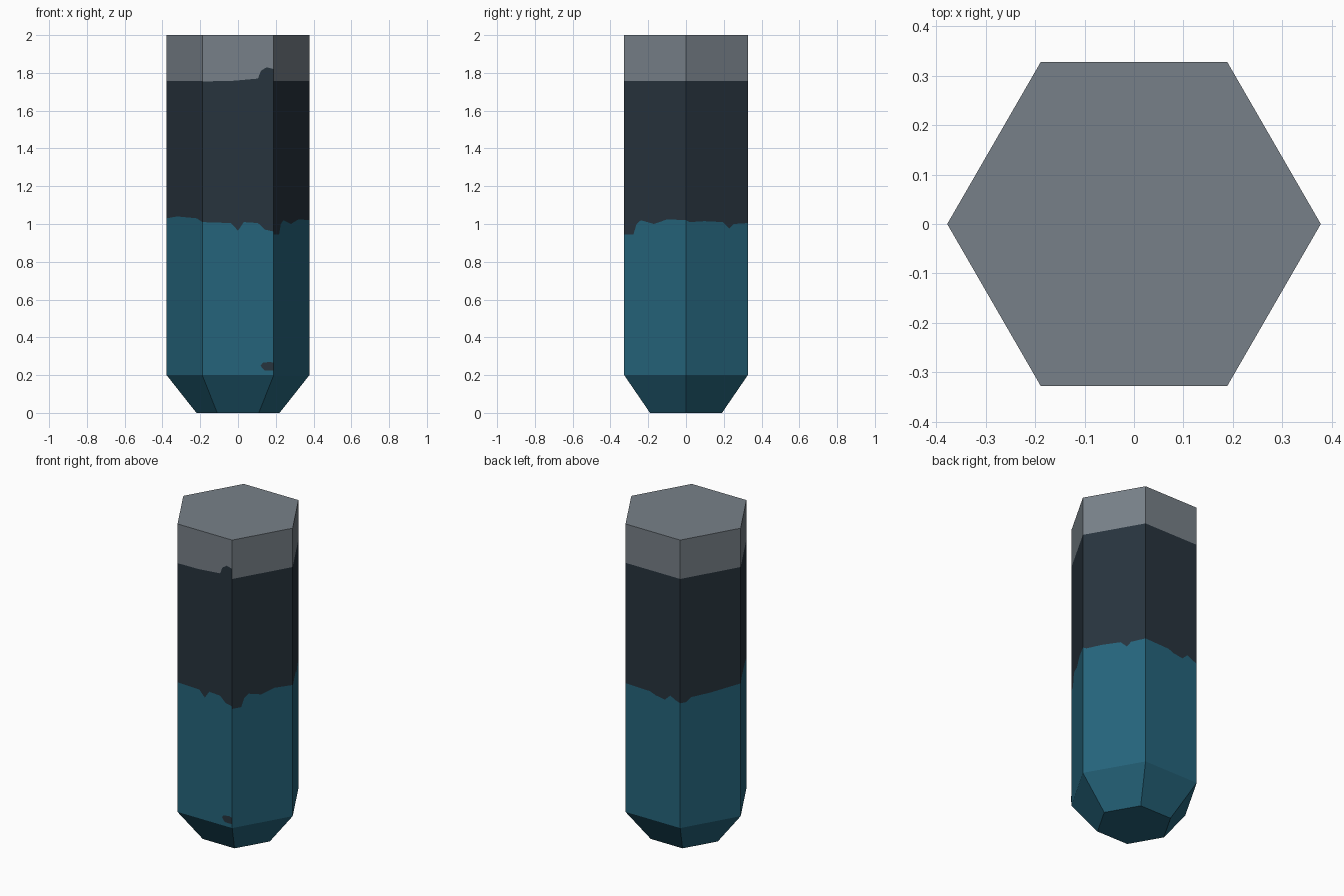
import bpy
import bmesh
from math import radians
from mathutils import Matrix, Vector

old = bpy.data.objects.get("Cube")
if old:
    bpy.data.objects.remove(old, do_unlink=True)

SIDES = 6
RADIUS, TIP_RADIUS = 0.378, 0.22
SHOULDER, HEIGHT = 0.2, 2.0


def to_linear(value):
    value /= 255
    return value / 12.92 if value < 0.04 else ((value + 0.055) / 1.055) ** 2.4


def make_material(name, *rgb):
    colour = [to_linear(c) for c in rgb] + [1.0]
    material = bpy.data.materials.new(name)
    material.use_nodes = True
    material.diffuse_color = colour
    bsdf = material.node_tree.nodes["Principled BSDF"]
    bsdf.inputs["Base Color"].default_value = colour
    bsdf.inputs["Roughness"].default_value = 0.8
    return material


teal = make_material("teal", 37, 100, 123)
charcoal = make_material("charcoal", 39, 51, 61)
grey = make_material("grey", 119, 128, 136)


def corner(index, radius, z):
    turn = Matrix.Rotation(radians(360 / SIDES * index), 3, "Z")
    return turn @ Vector((radius, 0, 0)) + Vector((0, 0, z))


def sample(profile, t):
    """Height of a ragged edge at t across one side."""
    for (t0, z0), (t1, z1) in zip(profile, profile[1:]):
        if t <= t1:
            return z0 + (z1 - z0) * (t - t0) / (t1 - t0)
    return profile[-1][1]


# Lower paint edge on each side, counter-clockwise from the left rear side
lower_edges = [
    [(0, 1.02), (.06, 1.01), (.3, 1.015), (.6, 1.01), (.7, .975), (.77, 1), (1, 1.005)],
    [(0, 1.005), (.45, 1), (.55, .985), (.72, .975), (.82, 1.01), (.92, .99), (1, .98)],
    [(0, .98), (.1, .98), (.18, 1.005), (.5, 1.01), (1, 1.03)],
    [(0, 1.03), (.3, 1.04), (.85, 1.03), (1, 1.01)],
    [(0, 1.01), (.4, 1.005), (.5, .965), (.58, 1.01), (.78, 1.005), (.88, .97), (1, .96)],
    [(0, .945), (.15, .945), (.2, 1), (.27, 1.02), (.48, 1), (.7, 1.025), (1, 1.02)],
]

# Upper paint edge: level apart from a small step on the front side
FRONT = 4
level_edge = [(0, 1.757), (1, 1.757)]
stepped_edge = [(0, 1.755), (.4, 1.757), (.78, 1.77), (.82, 1.81), (.9, 1.83), (1, 1.82)]

bm = bmesh.new()


def add_face(points, slot):
    face = bm.faces.new([bm.verts.new(p) for p in points])
    face.material_index = slot


for side in range(SIDES):
    lower = lower_edges[side]
    upper = stepped_edge if side == FRONT else level_edge
    steps = sorted({t for t, z in lower + upper})

    # Wall strips, each split into three paint bands
    for t0, t1 in zip(steps, steps[1:]):
        foot = [corner(side, RADIUS, 0).lerp(corner(side + 1, RADIUS, 0), t) for t in (t0, t1)]
        levels = [(SHOULDER, SHOULDER)]
        levels += [(sample(p, t0), sample(p, t1)) for p in (lower, upper)]
        levels.append((HEIGHT, HEIGHT))
        for slot, (low, high) in enumerate(zip(levels, levels[1:])):
            add_face([
                (*foot[0].xy, low[0]), (*foot[1].xy, low[1]),
                (*foot[1].xy, high[1]), (*foot[0].xy, high[0]),
            ], slot)

    # Tapered base
    add_face([
        corner(side, TIP_RADIUS, 0), corner(side + 1, TIP_RADIUS, 0),
        corner(side + 1, RADIUS, SHOULDER), corner(side, RADIUS, SHOULDER),
    ], 0)

# Flat ends
add_face([corner(i, RADIUS, HEIGHT) for i in range(SIDES)], 2)
add_face([corner(i, TIP_RADIUS, 0) for i in reversed(range(SIDES))], 0)

bmesh.ops.remove_doubles(bm, verts=bm.verts, dist=0.0001)


def finish(name, materials, mesh_data):
    mesh = bpy.data.meshes.new(name)
    mesh_data.to_mesh(mesh)
    mesh_data.free()
    for material in materials:
        mesh.materials.append(material)
    obj = bpy.data.objects.new(name, mesh)
    bpy.context.collection.objects.link(obj)
    return obj


finish("hexagonal_column", [teal, charcoal, grey], bm)

# Small paint fleck low on the front side
fleck = bmesh.new()
wall = corner(FRONT, RADIUS, 0).y - 0.002
outline = [(.14, .225), (.189, .225), (.189, .265), (.17, .27), (.13, .265), (.12, .25), (.13, .235)]
fleck.faces.new([fleck.verts.new((x, wall, z)) for x, z in outline])
finish("paint_fleck", [charcoal], fleck)
